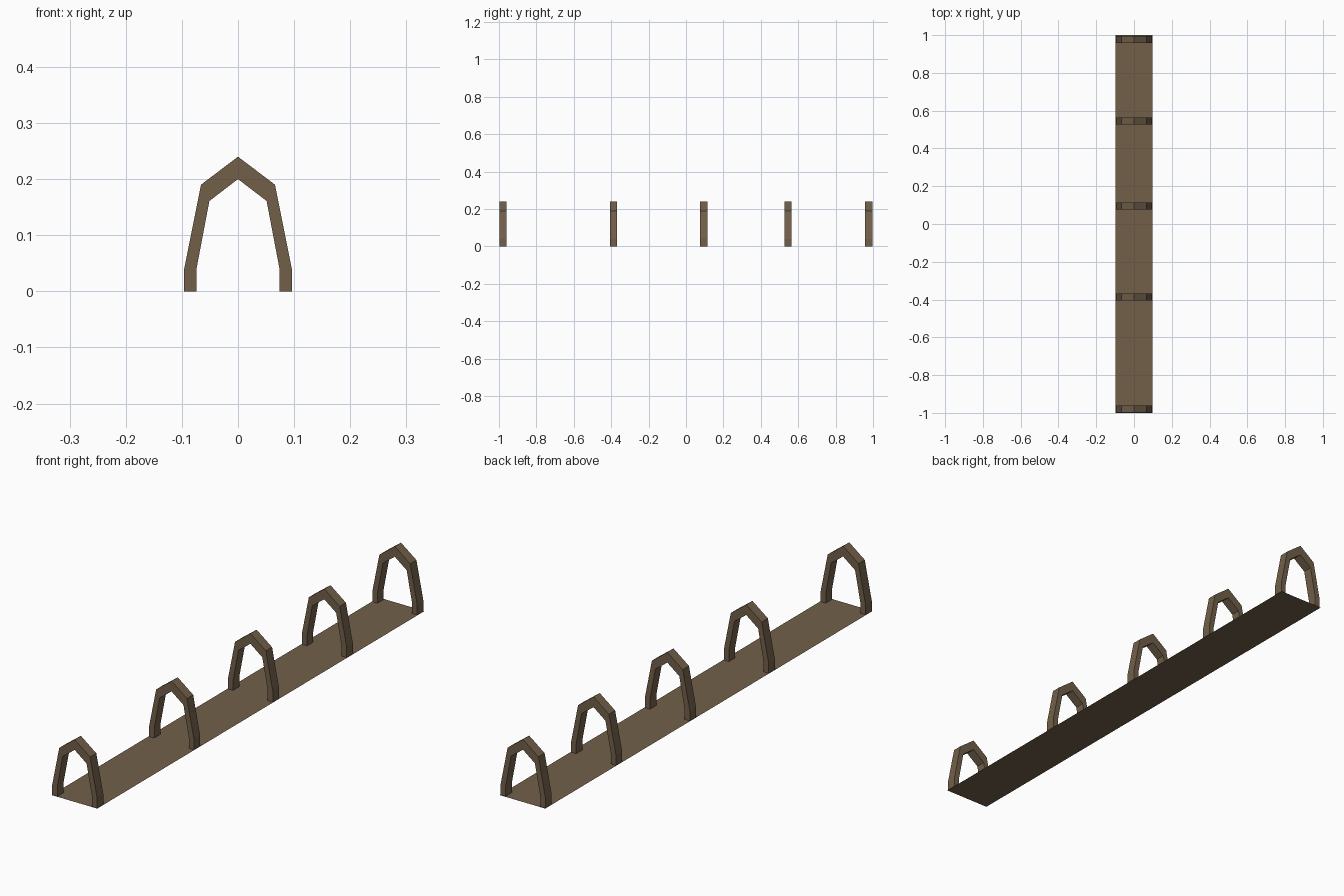
import bpy, bmesh

if "Cube" in bpy.data.objects:
    bpy.data.objects.remove(bpy.data.objects["Cube"])

wood = bpy.data.materials.new("brown wood")
wood.diffuse_color = (0.168, 0.117, 0.068, 1)
wood.use_nodes = True
wood.node_tree.nodes["Principled BSDF"].inputs["Base Color"].default_value = wood.diffuse_color


def add_object(name, bm):
    mesh = bpy.data.meshes.new(name)
    bmesh.ops.recalc_face_normals(bm, faces=bm.faces)
    bm.to_mesh(mesh)
    bm.free()
    mesh.materials.append(wood)
    obj = bpy.data.objects.new(name, mesh)
    bpy.context.collection.objects.link(obj)
    return obj


# Right half of the arch, foot to peak: outer and inner outlines (x, z)
OUTER = [(0.096, 0), (0.096, 0.04), (0.066, 0.19), (0, 0.24)]
INNER = [(0.074, 0), (0.074, 0.04), (0.051, 0.161), (0, 0.20)]
DEPTH = 0.038


def full(half):
    return half + [(-x, z) for x, z in reversed(half[:-1])]


def add_arch(name, y):
    # Rectangular cross-sections joined along the arch, with closed feet
    bm = bmesh.new()
    h = DEPTH / 2
    rings = []
    for (ox, oz), (ix, iz) in zip(full(OUTER), full(INNER)):
        section = [(ox, -h, oz), (ox, h, oz), (ix, h, iz), (ix, -h, iz)]
        rings.append([bm.verts.new(p) for p in section])
    for a, b in zip(rings, rings[1:]):
        for i in range(4):
            j = (i + 1) % 4
            bm.faces.new((a[i], a[j], b[j], b[i]))
    bm.faces.new(rings[0])
    bm.faces.new(rings[-1])
    add_object(name, bm).location.y = y


# Flat floor strip
bm = bmesh.new()
bm.faces.new([bm.verts.new(p) for p in
              [(-0.098, -1, 0), (0.098, -1, 0), (0.098, 1, 0), (-0.098, 1, 0)]])
floor = add_object("floor_strip", bm)
if floor.data.polygons[0].normal.z < 0:
    floor.data.flip_normals()

# Five unevenly spaced support arches
for n, y in enumerate([-0.979, -0.387, 0.095, 0.546, 0.977], 1):
    add_arch(f"support_arch_{n}", y)
